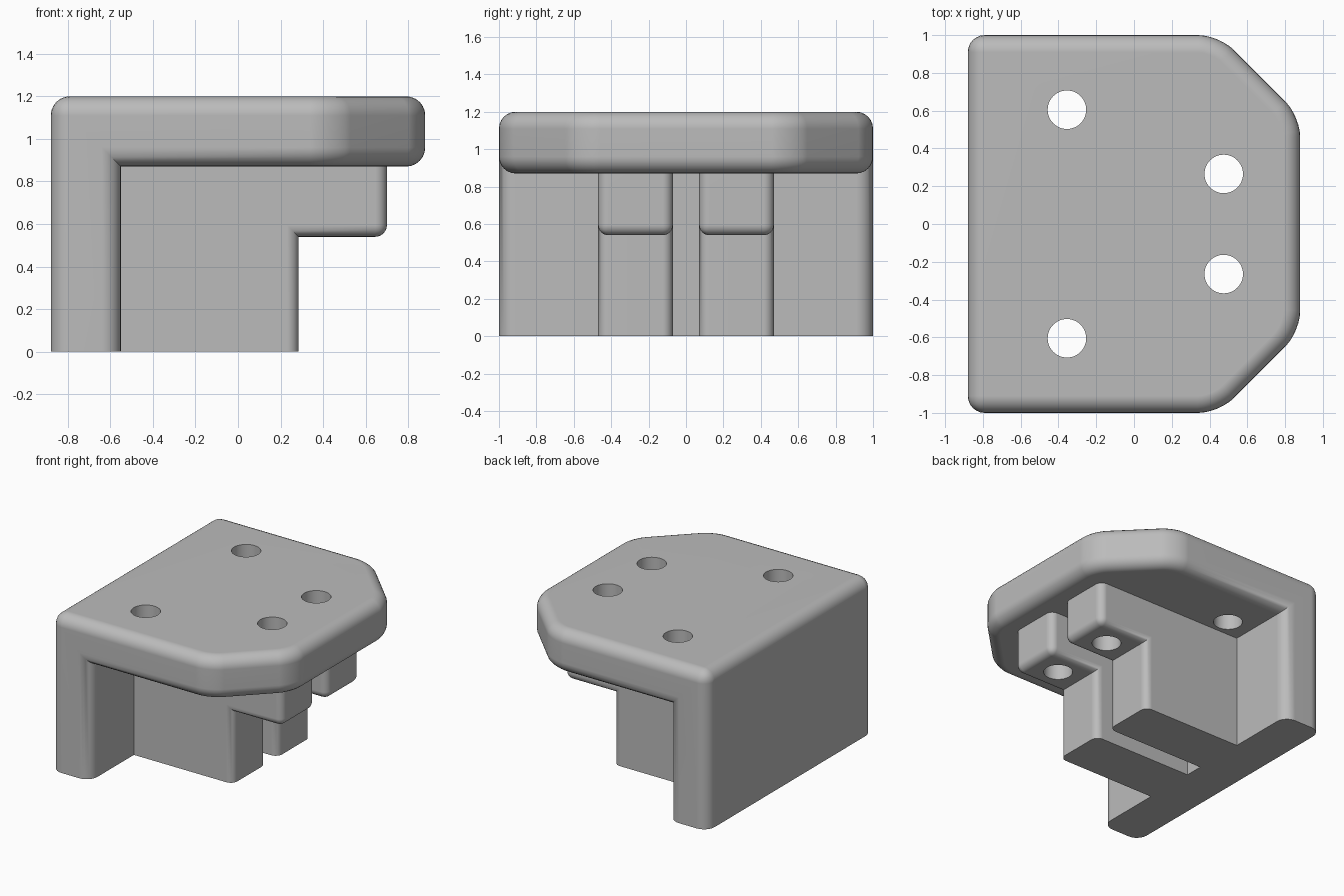
import bpy, bmesh
from mathutils import Vector

old = bpy.data.objects.get("Cube")
if old:
    bpy.data.objects.remove(old, do_unlink=True)

grey = bpy.data.materials.new("plain grey")
grey.use_nodes = True
grey.diffuse_color = (0.5, 0.5, 0.5, 1)
grey.node_tree.nodes["Principled BSDF"].inputs["Base Color"].default_value = (0.5, 0.5, 0.5, 1)


def bevel(bm, edges, offset, segments):
    bmesh.ops.bevel(bm, geom=edges, offset=offset, offset_type='OFFSET', segments=segments,
                    profile=0.5, affect='EDGES', clamp_overlap=True)


def vertical(edge):
    a, b = (v.co for v in edge.verts)
    return (a - b).xy.length < 1e-4


def middle(edge):
    return (edge.verts[0].co + edge.verts[1].co) / 2


def hook(name, left, inner, right, under, top, y0, y1, radius, chamfer=0):
    """Upside-down L extruded along y, with every outer edge rounded except the foot."""
    bm = bmesh.new()
    outline = [(left, 0), (inner, 0), (inner, under), (right, under), (right, top), (left, top)]
    face = bm.faces.new([bm.verts.new((x, y0, z)) for x, z in outline])
    out = bmesh.ops.extrude_face_region(bm, geom=[face])["geom"]
    bmesh.ops.translate(bm, vec=Vector((0, y1 - y0, 0)),
                        verts=[g for g in out if isinstance(g, bmesh.types.BMVert)])
    bmesh.ops.recalc_face_normals(bm, faces=bm.faces)
    if chamfer:
        # Clipped outer corners, then their softened uprights
        bevel(bm, [e for e in bm.edges if vertical(e) and middle(e).x > right - 0.01], chamfer, 1)
        bevel(bm, [e for e in bm.edges if vertical(e) and middle(e).x > inner + 0.2], 0.11, 6)
    bm.normal_update()
    outer = [e for e in bm.edges
             if e.calc_face_angle_signed(0) > 0.5 and middle(e).z > 0.001]
    bevel(bm, outer, radius, 6)
    mesh = bpy.data.meshes.new(name)
    bm.to_mesh(mesh)
    bm.free()
    mesh.materials.append(grey)
    obj = bpy.data.objects.new(name, mesh)
    bpy.context.collection.objects.link(obj)
    return obj


def combine(target, other, operation):
    mod = target.modifiers.new(operation, 'BOOLEAN')
    mod.operation = operation
    mod.solver = 'EXACT'
    mod.object = other
    bpy.context.view_layer.objects.active = target
    bpy.ops.object.modifier_apply(modifier=mod.name)
    bpy.data.objects.remove(other, do_unlink=True)


# Top plate with its back wall
bracket = hook("bracket", -0.88, -0.55, 0.88, 0.87, 1.2, -1, 1, 0.09, chamfer=0.43)

# Two stepped ribs under the plate
for y in (-0.27, 0.27):
    rib = hook("rib", -0.7, 0.285, 0.7, 0.54, 1.0, y - 0.2, y + 0.2, 0.055)
    combine(bracket, rib, 'UNION')

# Four screw holes
for x, y in ((-0.355, 0.605), (0.475, 0.265)):
    for side in (-1, 1):
        bpy.ops.mesh.primitive_cylinder_add(vertices=48, radius=0.102, depth=2,
                                            location=(x, y * side, 1))
        drill = bpy.context.object
        drill.hide_render = True
        drill.data.materials.append(grey)
        combine(bracket, drill, 'DIFFERENCE')

# Smooth rounds beside flat faces
bpy.ops.object.select_all(action='DESELECT')
bracket.select_set(True)
bpy.context.view_layer.objects.active = bracket
bpy.ops.object.shade_smooth_by_angle(angle=0.6)
weighted = bracket.modifiers.new("flat faces", 'WEIGHTED_NORMAL')
weighted.keep_sharp = True
